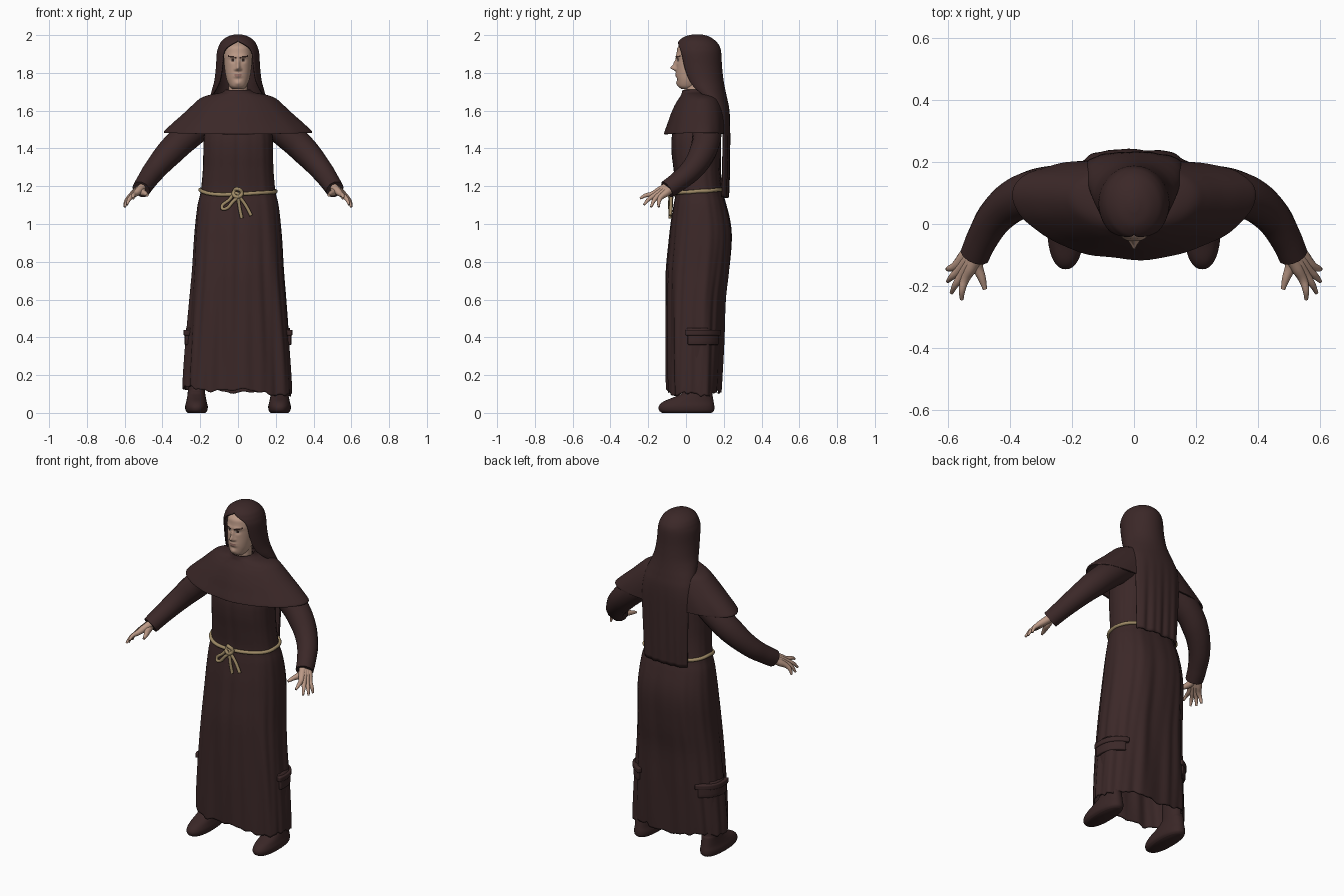
import bpy, bmesh
from math import sin, cos, pi, radians, exp, copysign
from mathutils import Vector

if "Cube" in bpy.data.objects:
    bpy.data.objects.remove(bpy.data.objects["Cube"])


def material(name, r, g, b):
    m = bpy.data.materials.new(name)
    m.use_nodes = True
    m.diffuse_color = (r, g, b, 1)
    bsdf = m.node_tree.nodes["Principled BSDF"]
    bsdf.inputs["Base Color"].default_value = (r, g, b, 1)
    bsdf.inputs["Roughness"].default_value = 0.8
    return m


CLOTH = material("dark brown cloth", 0.044, 0.021, 0.021)
LEATHER = material("boot leather", 0.042, 0.02, 0.02)
SKIN = material("skin", 0.5, 0.32, 0.24)
BROW = material("dark brow", 0.035, 0.018, 0.015)
EYE = material("eye white", 0.4, 0.34, 0.3)
LIP = material("lips", 0.33, 0.17, 0.14)
ROPE = material("straw rope", 0.34, 0.25, 0.13)


def finish(name, bm, *mats):
    bmesh.ops.recalc_face_normals(bm, faces=bm.faces)
    mesh = bpy.data.meshes.new(name)
    bm.to_mesh(mesh)
    bm.free()
    for m in mats:
        mesh.materials.append(m)
    mesh.shade_smooth()
    obj = bpy.data.objects.new(name, mesh)
    bpy.context.collection.objects.link(obj)
    return obj


def resample(rows, steps):
    """Smooth in-between rows through the given ones."""
    out = []
    for i in range(len(rows) - 1):
        p0, p1, p2, p3 = (rows[min(max(i + k, 0), len(rows) - 1)] for k in (-1, 0, 1, 2))
        for s in range(steps):
            t = s / steps
            out.append([b + t * (c - a) / 2 + t * t * (a - 2.5 * b + 2 * c - d / 2)
                        + t ** 3 * (d - a + 3 * (b - c)) / 2
                        for a, b, c, d in zip(p0, p1, p2, p3)])
    return out + [list(rows[-1])]


def oval(a, rx, yf, yb, power=2.0):
    s, c = sin(a), cos(a)
    x = rx * copysign(abs(s) ** (2 / power), s)
    y = (yf + yb) / 2 - (yb - yf) / 2 * copysign(abs(c) ** (2 / power), c)
    return Vector((x, y, 0))


def loft(name, rows, mats, shape=None, segs=64, steps=5, power=2.0, caps=(), cx=0,
         thick=0, rule=None):
    """Rows are z, half width, front y, back y and the half angle left open in front."""
    bm = bmesh.new()
    rings = []
    for z, rx, yf, yb, gap in resample([tuple(r) + (0,) * (5 - len(r)) for r in rows], steps):
        gap = radians(max(gap, 0))
        ring = []
        for k in range(segs + 1):
            a = gap + (2 * pi - 2 * gap) * k / segs
            co = oval(a, rx, yf, yb, power)
            co.z = z
            if shape:
                co = shape(co, a, (yf + yb) / 2)
            ring.append(bm.verts.new((co.x + cx, co.y, co.z)))
        rings.append(ring)
    for lo, hi in zip(rings, rings[1:]):
        for k in range(segs):
            bm.faces.new((lo[k], lo[k + 1], hi[k + 1], hi[k]))
    for end in caps:
        bm.faces.new(rings[end][:-1])
    bmesh.ops.remove_doubles(bm, verts=bm.verts, dist=1e-5)
    if rule:
        for f in bm.faces:
            f.material_index = rule(f.calc_center_median())
    obj = finish(name, bm, *mats)
    if thick:
        mod = obj.modifiers.new("thickness", "SOLIDIFY")
        mod.thickness, mod.offset = thick, 0
    return obj


def tube(name, points, radii, mat, cyclic=False):
    cu = bpy.data.curves.new(name, "CURVE")
    cu.dimensions = "3D"
    cu.bevel_depth, cu.bevel_resolution = 1, 4
    cu.resolution_u, cu.use_fill_caps = 6, True
    sp = cu.splines.new("BEZIER")
    sp.bezier_points.add(len(points) - 1)
    sp.use_cyclic_u = cyclic
    for bp, p, r in zip(sp.bezier_points, points, radii):
        bp.co, bp.radius = p, r
        bp.handle_left_type = bp.handle_right_type = "AUTO"
    cu.materials.append(mat)
    obj = bpy.data.objects.new(name, cu)
    bpy.context.collection.objects.link(obj)
    return obj


def bump(d, width):
    return exp(-(d / width) ** 2)


# Robe: torso and long skirt with folds and a ragged hem
def robe_folds(co, a, cy):
    z = co.z
    drop = min(max((1.15 - z) / 0.8, 0), 1)
    wave = sin(7 * a + 2 * z) + 0.7 * sin(13 * a + 3 * z + 1) + 0.4 * sin(23 * a - 2 * z)
    f = 1 + wave * (0.01 + 0.028 * drop) - 0.05 * bump(sin(a / 2), 0.02)
    hem = max(0, 1 - (z - 0.1) / 0.25)
    ragged = 0.01 * sin(5 * a + 1) + 0.005 * sin(17 * a) + 0.003 * sin(31 * a)
    return Vector((co.x * (1 + (f - 1) * 0.5), cy + (co.y - cy) * f, z + hem * (ragged - 0.07 * co.x)))


loft("robe", [(0.115, .283, -.095, .18), (.2, .28, -.097, .185), (.4, .266, -.1, .195),
              (.6, .25, -.1, .205), (.75, .238, -.098, .225), (.9, .23, -.085, .238),
              (1.0, .222, -.075, .233), (1.1, .21, -.06, .21), (1.17, .194, -.05, .19),
              (1.28, .183, -.06, .18), (1.38, .18, -.072, .18), (1.47, .176, -.07, .18),
              (1.6, .15, -.04, .17)],
     [CLOTH], robe_folds, segs=128, power=2.4, caps=(-1,), thick=0.008)


# Shoulder cape
def cape_drape(co, a, cy):
    low = max(0, (1.7 - co.z) / 0.22)
    side = (co.x / 0.385) ** 2
    f = 1 + low * (0.014 * sin(9 * a) + 0.01 * sin(15 * a + 1))
    return Vector((co.x, cy + (co.y - cy) * f + 0.045 * side, co.z + 0.008 * side * low))


loft("shoulder_cape", [(1.475, .387, -.11, .205), (1.485, .383, -.108, .205), (1.53, .338, -.092, .205),
                       (1.58, .284, -.075, .202), (1.63, .232, -.053, .192), (1.662, .195, -.033, .177),
                       (1.68, .145, -.022, .15), (1.692, .085, -.018, .115), (1.708, .062, -.014, .1)],
     [CLOTH], cape_drape, segs=96, thick=0.01)


# Hood running down into the long back veil
def veil_folds(co, a, cy):
    low = min(max((1.62 - co.z) / 0.4, 0), 1)
    ridges = 0.003 * sin(55 * co.x) + 0.003 * sin(120 * co.x + 1)
    return co + Vector((0, low * ridges, low * 0.002 * sin(60 * co.x)))


loft("hood_and_veil", [(1.14, .137, .16, .22, 88), (1.3, .143, .16, .226, 88), (1.5, .15, .158, .229, 88),
                       (1.6, .15, .125, .226, 86), (1.66, .146, .065, .215, 76), (1.71, .134, .012, .204, 60),
                       (1.76, .121, -.02, .195, 51), (1.83, .113, -.042, .187, 47), (1.9, .109, -.054, .183, 44),
                       (1.93, .102, -.052, .178, 36), (1.95, .094, -.044, .168, 20), (1.97, .08, -.032, .15, 0),
                       (1.99, .05, -.002, .118, 0), (2.0, .015, .04, .08, 0)],
     [CLOTH], veil_folds, segs=64, caps=(-1,), thick=0.008)


# Head with a modelled face; brows, eyes and lips are chosen by position
def face_shape(co, a, cy):
    if cos(a) < 0:
        return co
    x, z = abs(co.x), co.z
    out = 0.028 * bump(x, 0.011) * bump(z - 1.826, 0.013) + 0.014 * bump(x, 0.009) * bump(z - 1.85, 0.02)
    out += 0.008 * bump(x - 0.013, 0.008) * bump(z - 1.819, 0.007)
    out += 0.006 * bump(x - 0.025, 0.03) * bump(z - 1.887, 0.01)
    out -= 0.008 * bump(x - 0.027, 0.013) * bump(z - 1.866, 0.011)
    out += 0.004 * bump(x - 0.027, 0.009) * bump(z - 1.867, 0.006)
    out += 0.005 * bump(x, 0.02) * (bump(z - 1.795, 0.006) + bump(z - 1.783, 0.006))
    out += 0.006 * bump(x, 0.016) * bump(z - 1.745, 0.012) - 0.003 * bump(x, 0.02) * bump(z - 1.767, 0.007)
    return co + Vector((0, -out, 0))


def face_colour(c):
    x, z = abs(c.x), c.z
    if c.y > 0.01:
        return 0
    if 0.008 < x < 0.052 and abs(z - 1.881 - 0.2 * (x - 0.01)) < 0.0045:
        return 1
    ex, ez = (x - 0.028) / 0.014, (z - 1.867) / 0.0065
    if ex * ex + ez * ez < 1:
        return 1 if abs(ex) < 0.42 or ez > 0.45 else 2
    return 3 if (x / 0.022) ** 2 + ((z - 1.789) / 0.0075) ** 2 < 1 else 0


loft("head", [(1.715, .03, -.025, .05), (1.73, .045, -.042, .07), (1.76, .059, -.048, .1),
              (1.79, .066, -.051, .12), (1.83, .072, -.051, .14), (1.87, .075, -.051, .15),
              (1.91, .075, -.049, .15), (1.94, .064, -.04, .13), (1.965, .03, .0, .09)],
     [SKIN, BROW, EYE, LIP], face_shape, segs=128, steps=8, power=2.2, caps=(0, -1), rule=face_colour)
loft("neck", [(1.64, .055, -.015, .1), (1.7, .05, -.01, .095), (1.77, .05, .0, .1)], [SKIN], segs=32)

# Belt rope around the waist, knot, bow loop and hanging tails
belt = []
for k in range(24):
    a = 2 * pi * k / 24
    p = oval(a, .2, -.062, .2, 2.4)
    p.z = 1.178 - 0.02 * max(cos(a), 0) + 0.004 * sin(3 * a)
    belt.append(p)
tube("belt_rope", belt, [0.01] * 24, ROPE, cyclic=True)
loop = [(0, -.075, 1.16), (-.05, -.078, 1.125), (-.085, -.08, 1.085), (-.068, -.085, 1.08), (-.03, -.086, 1.115)]
knot = [(-.02, -.07, 1.175), (.0, -.085, 1.185), (.02, -.08, 1.165), (.005, -.085, 1.145), (-.02, -.08, 1.15)]
tube("rope_bow_loop", loop, [0.009] * 5, ROPE, cyclic=True)
tube("rope_knot", knot, [0.01] * 5, ROPE, cyclic=True)
tube("rope_tail_long", [(0, -.08, 1.155), (.006, -.084, 1.1), (.02, -.084, 1.03)], [.009] * 3, ROPE)
tube("rope_tail_short", [(0, -.08, 1.155), (.04, -.08, 1.1), (.07, -.083, 1.045)], [.009] * 3, ROPE)


def wrapped_patch(name, side, y0, y1, z0, z1, depth):
    """Padded cloth patch that follows the curve of the skirt."""
    bm = bmesh.new()
    bmesh.ops.create_grid(bm, x_segments=14, y_segments=3, size=0.5)
    for v in bm.verts:
        y, z = y0 + (v.co.x + 0.5) * (y1 - y0), z0 + (v.co.y + 0.5) * (z1 - z0)
        u = abs((y - 0.047) / 0.152)
        v.co = (side * 0.272 * (1 - u ** 2.4) ** (1 / 2.4), y, z)
    obj = finish(name, bm, CLOTH)
    pad = obj.modifiers.new("padding", "SOLIDIFY")
    pad.thickness, pad.offset = depth, 0
    soft = obj.modifiers.new("soft edges", "BEVEL")
    soft.width, soft.segments, soft.limit_method = 0.005, 2, "ANGLE"


# Paired parts: sleeves, hands, boots and side pockets
for side, s in (("left", 1), ("right", -1)):
    def m(*p):
        return Vector((p[0] * s, p[1], p[2]))

    tube(side + "_sleeve", [m(.16, .11, 1.55), m(.27, .11, 1.465), m(.355, .09, 1.385), m(.44, .03, 1.288),
                            m(.488, -.045, 1.222), m(.513, -.1, 1.183)],
         [.075, .077, .073, .06, .052, .049], CLOTH)

    wrist = m(.51, -.085, 1.195)
    index, little = m(.545, -.18, 1.157), m(.575, -.135, 1.14)
    tips = {"index": m(.555, -.243, 1.135), "middle": m(.588, -.222, 1.102),
            "ring": m(.6, -.185, 1.09), "little": m(.602, -.145, 1.09)}
    for i, (finger, tip) in enumerate(tips.items()):
        knuckle = index.lerp(little, i / 3)
        start = wrist + (knuckle - index.lerp(little, 0.5)) * 0.5
        bend = knuckle.lerp(tip, 0.5) + m(.004, -.003, .005)
        tube(f"{side}_{finger}_finger", [start, start.lerp(knuckle, 0.55), knuckle, bend, tip],
             [.023, .02, .0145, .0105, .006], SKIN)
    tube(side + "_thumb", [wrist, m(.507, -.13, 1.17), m(.49, -.175, 1.16), m(.48, -.21, 1.152)],
         [.022, .02, .013, .007], SKIN)

    loft(side + "_boot", [(0, .046, -.125, .135), (.012, .057, -.142, .148), (.035, .06, -.144, .15),
                          (.06, .054, -.12, .146), (.085, .049, -.06, .142), (.11, .046, -.015, .138),
                          (.16, .046, .0, .13), (.45, .055, -.01, .13)],
         [LEATHER], segs=40, power=2.3, caps=(0, -1), cx=0.22 * s)

    wrapped_patch(side + "_pocket", s, .01, .165, .36, .43, .022)
    wrapped_patch(side + "_pocket_flap", s, .0, .172, .41, .44, .034)
